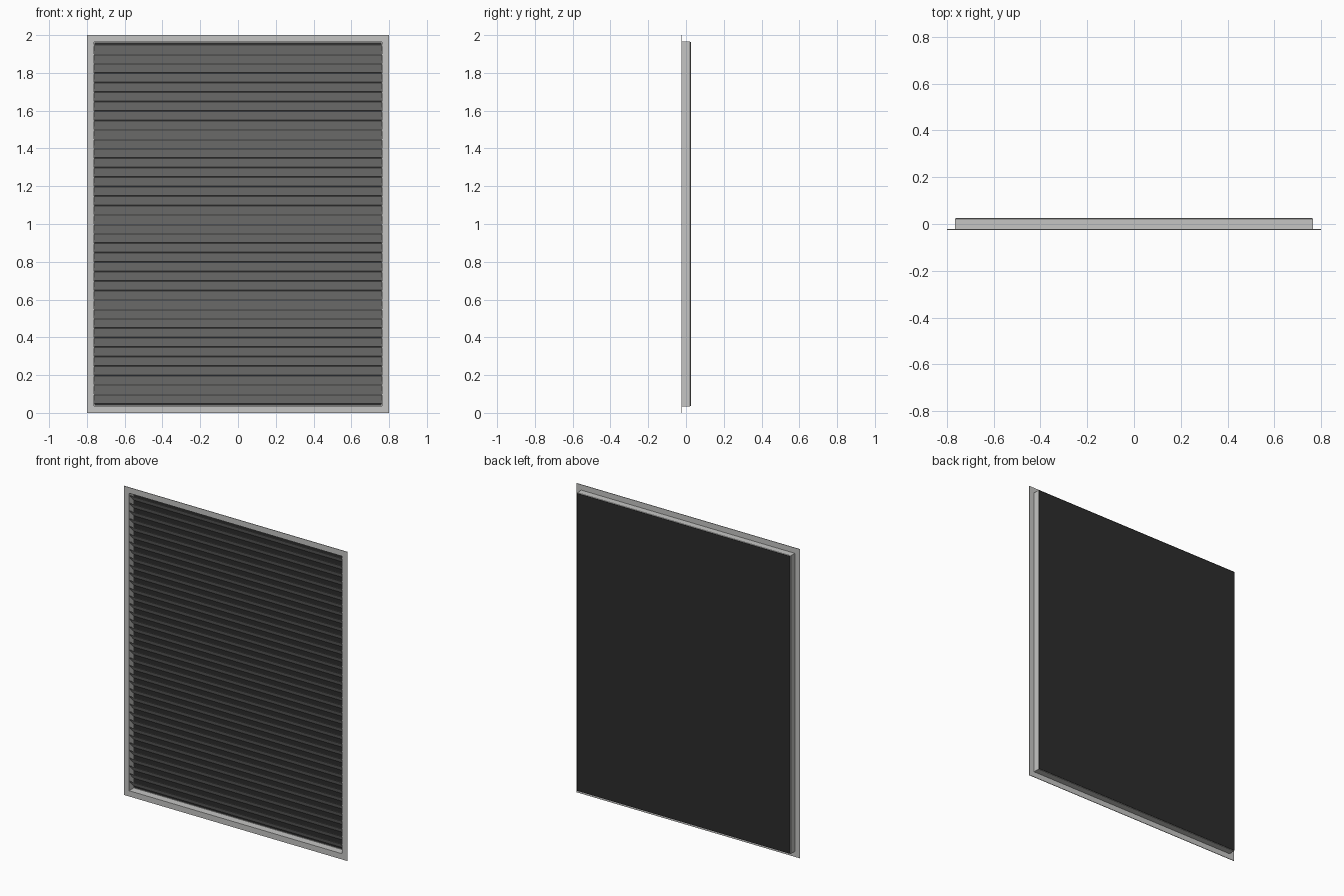
import bpy, bmesh

cube = bpy.data.objects.get("Cube")
if cube:
    bpy.data.objects.remove(cube, do_unlink=True)


def material(name, rgb):
    m = bpy.data.materials.new(name)
    m.use_nodes = True
    m.diffuse_color = (*rgb, 1)
    m.node_tree.nodes["Principled BSDF"].inputs["Base Color"].default_value = (*rgb, 1)
    return m


light = material("light grey metal", (0.56, 0.56, 0.55))
dark = material("dark backing", (0.025, 0.025, 0.025))

HX, Z0, Z1 = 0.765, 0.035, 1.965      # housing opening
FRONT, BACK = -0.025, 0.025


def mesh_object(name, bm, mat):
    bmesh.ops.recalc_face_normals(bm, faces=bm.faces)
    me = bpy.data.meshes.new(name)
    bm.to_mesh(me)
    bm.free()
    me.materials.append(mat)
    ob = bpy.data.objects.new(name, me)
    bpy.context.collection.objects.link(ob)
    return ob


def ring(bm, inset, y):
    """Rectangular loop, inset from the outer edge of the flange."""
    x, lo, hi = 0.8 - inset, inset, 2 - inset
    return [bm.verts.new((px, y, pz))
            for px, pz in ((-x, lo), (x, lo), (x, hi), (-x, hi))]


# Flange and housing walls: one profile swept round the rectangle
bm = bmesh.new()
profile = [(0, FRONT), (0.037, FRONT), (0.037, BACK - 0.002), (0.04, BACK - 0.002),
           (0.04, BACK), (0.038, BACK), (0.035, BACK - 0.004),
           (0.035, FRONT + 0.004), (0, FRONT + 0.004)]
rings = [ring(bm, i, y) for i, y in profile]
for a, b in zip(rings, rings[1:] + rings[:1]):
    for k in range(4):
        n = (k + 1) % 4
        bm.faces.new((a[k], a[n], b[n], b[k]))
mesh_object("frame", bm, light)

# Dark panel closing the back
bm = bmesh.new()
a, b = ring(bm, 0.037, BACK - 0.002), ring(bm, 0.037, BACK + 0.0005)
bm.faces.new(a)
bm.faces.new(b)
for k in range(4):
    n = (k + 1) % 4
    bm.faces.new((a[k], a[n], b[n], b[k]))
mesh_object("back_panel", bm, dark)

# Slats rise towards the front
PITCH, COUNT, THICK = 0.05, 38, 0.003
bm = bmesh.new()
section = [(FRONT + 0.003, PITCH - 0.001), (FRONT + 0.003, PITCH - 0.001 - THICK),
           (BACK - 0.004, 0.001), (BACK - 0.004, 0.001 + THICK)]
for i in range(COUNT):
    base = 0.05 + i * PITCH
    ends = [[bm.verts.new((x, y, base + z)) for y, z in section]
            for x in (-HX + 0.002, HX - 0.002)]
    bm.faces.new(ends[0])
    bm.faces.new(ends[1])
    for k in range(4):
        n = (k + 1) % 4
        bm.faces.new((ends[0][k], ends[0][n], ends[1][n], ends[1][k]))
mesh_object("slats", bm, light)
